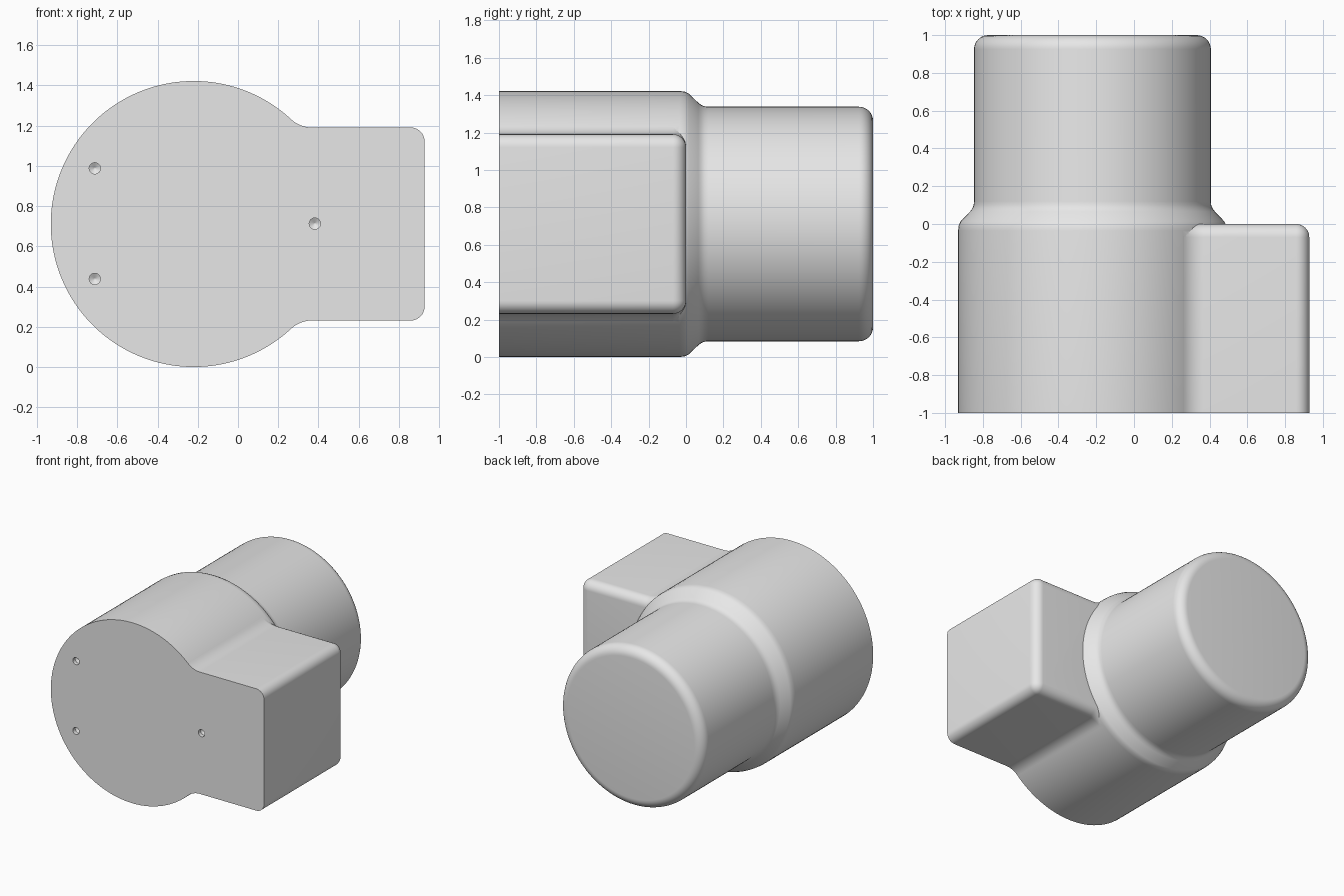
import bpy, bmesh, math

if "Cube" in bpy.data.objects:
    bpy.data.objects.remove(bpy.data.objects["Cube"])

CX, CZ, R = -0.22, 0.711, 0.711      # main barrel axis and radius
HALF, RIGHT, ROUND = 0.48, 0.928, 0.07   # side block half height, right face, edge rounding
FILLET = 0.15                        # blend between block and barrel

grey = bpy.data.materials.new("plain grey")
grey.diffuse_color = (0.8, 0.8, 0.8, 1)
grey.use_nodes = True
grey.node_tree.nodes["Principled BSDF"].inputs["Base Color"].default_value = grey.diffuse_color


def loft(name, rings):
    """Closed solid through rings of points, capped at both ends."""
    bm = bmesh.new()
    loops = [[bm.verts.new(p) for p in ring] for ring in rings]
    n = len(loops[0])
    for a, b in zip(loops, loops[1:]):
        for i in range(n):
            j = (i + 1) % n
            bm.faces.new((a[i], a[j], b[j], b[i]))
    bm.faces.new(loops[0])
    bm.faces.new(loops[-1])
    bmesh.ops.remove_doubles(bm, verts=bm.verts, dist=1e-5)
    bmesh.ops.recalc_face_normals(bm, faces=bm.faces)
    me = bpy.data.meshes.new(name)
    bm.to_mesh(me)
    bm.free()
    ob = bpy.data.objects.new(name, me)
    bpy.context.collection.objects.link(ob)
    me.materials.append(grey)
    return ob


def lathe(name, profile, x=CX, z=CZ, n=128):
    """Solid of revolution about a y-parallel axis; profile is (radius, y)."""
    return loft(name, [[(x + r * math.cos(2 * math.pi * i / n), y,
                         z + r * math.sin(2 * math.pi * i / n)) for i in range(n)]
                       for r, y in profile])


def block_outline(d, y):
    """Block section shrunk by d: blend fillets on the left, round corners on the right."""
    fz = HALF + FILLET
    fx = math.sqrt((R + FILLET) ** 2 - fz ** 2)
    end = math.atan2(-fz, -fx)                  # fillet tangent point on barrel
    upper = [(CX + 0.1, 0.2)]
    for i in range(13):
        a = end + (-math.pi / 2 - end) * i / 12
        upper.append((CX + fx + (FILLET + d) * math.cos(a), fz + (FILLET + d) * math.sin(a)))
    for i in range(9):
        a = math.pi / 2 * (1 - i / 8)
        upper.append((RIGHT - ROUND + (ROUND - d) * math.cos(a),
                      HALF - ROUND + (ROUND - d) * math.sin(a)))
    pts = upper + [(x, -z) for x, z in reversed(upper)]
    return [(x, y, CZ + z) for x, z in pts]


def boolean(target, cutter, op):
    mod = target.modifiers.new(op, 'BOOLEAN')
    mod.operation, mod.solver, mod.object = op, 'EXACT', cutter
    bpy.context.view_layer.objects.active = target
    bpy.ops.object.modifier_apply(modifier=mod.name)
    bpy.data.objects.remove(cutter)


# Stepped barrel: large front drum, sloped shoulder, narrower rear drum with rounded rim
r2, rim = 0.627, 0.075
profile = [(R, -1.1), (R, -0.035), (0.708, -0.008), (0.698, 0.014), (0.648, 0.066),
           (0.636, 0.082), (0.629, 0.1), (r2, 0.12)]
profile += [(r2 - rim + rim * math.cos(a), 1 - rim + rim * math.sin(a))
            for a in (math.pi / 2 * i / 8 for i in range(9))]
housing = lathe("housing", profile)

# Side block with rounded rear edge
rings = [block_outline(0, -1.1)]
for i in range(9):
    a = math.pi / 2 * i / 8
    rings.append(block_outline(ROUND * (1 - math.cos(a)), -ROUND + ROUND * math.sin(a)))
boolean(housing, loft("side_block", rings), 'UNION')

# Trim the front flat
trim = loft("trim", [[(-2, y, -1), (2, y, -1), (2, y, 3), (-2, y, 3)] for y in (-1.5, -1)])
boolean(housing, trim, 'DIFFERENCE')

# Three small drilled dimples in the front face
for x, z in ((-0.712, 0.988), (-0.712, 0.438), (0.382, 0.713)):
    hole = lathe("hole", [(0.028, -1.05), (0.028, -0.97), (0.003, -0.955)], x, z, 24)
    boolean(housing, hole, 'DIFFERENCE')

housing.select_set(True)
bpy.context.view_layer.objects.active = housing
bpy.ops.object.shade_smooth_by_angle(angle=math.radians(30))
